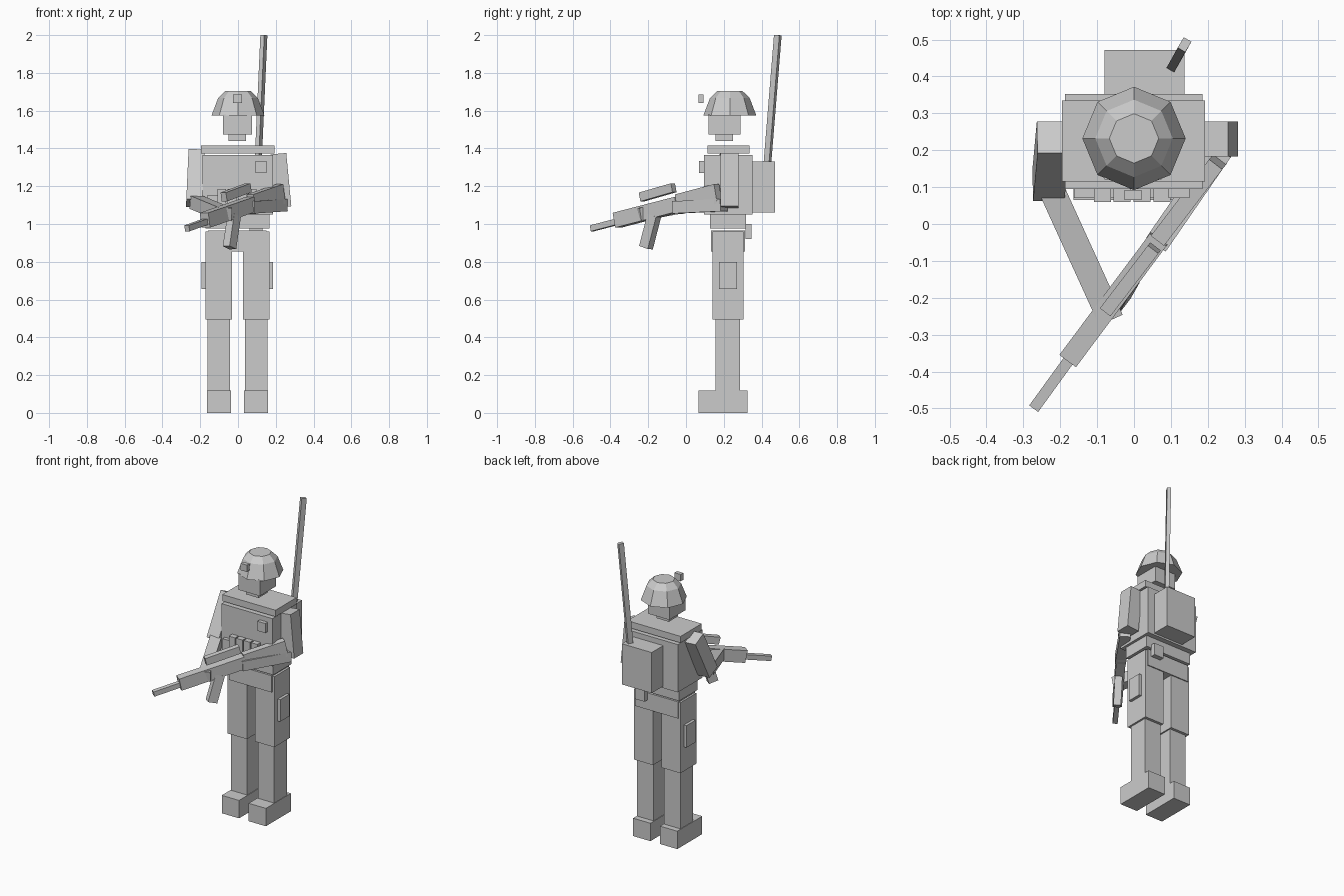
import bpy, bmesh, math
from mathutils import Vector, Matrix

if "Cube" in bpy.data.objects:
    bpy.data.objects.remove(bpy.data.objects["Cube"])

mat = bpy.data.materials.new("plain grey")
mat.diffuse_color = (0.6, 0.6, 0.6, 1)
mat.use_nodes = True
mat.node_tree.nodes["Principled BSDF"].inputs["Base Color"].default_value = mat.diffuse_color


def finish(name, bm):
    bmesh.ops.recalc_face_normals(bm, faces=bm.faces[:])
    mesh = bpy.data.meshes.new(name)
    bm.to_mesh(mesh)
    bm.free()
    mesh.materials.append(mat)
    obj = bpy.data.objects.new(name, mesh)
    bpy.context.collection.objects.link(obj)
    return obj


def box(name, x, y, z):
    """Upright block given by its (min, max) range on each axis."""
    bm = bmesh.new()
    size = Matrix.Diagonal((x[1] - x[0], y[1] - y[0], z[1] - z[0], 1))
    mid = Vector((sum(x) / 2, sum(y) / 2, sum(z) / 2))
    bmesh.ops.create_cube(bm, size=1, matrix=Matrix.Translation(mid) @ size)
    return finish(name, bm)


def beam(name, a, b, width, depth, hint=(0, 0, 1)):
    """Block running from a to b; depth is measured towards the hint."""
    a, b = Vector(a), Vector(b)
    d = (b - a).normalized()
    side = d.cross(Vector(hint)).normalized()
    up = side.cross(d)
    rot = Matrix((side, d, up)).transposed().to_4x4()
    size = Matrix.Diagonal((width, (b - a).length, depth, 1))
    bm = bmesh.new()
    bmesh.ops.create_cube(bm, size=1, matrix=Matrix.Translation((a + b) / 2) @ rot @ size)
    return finish(name, bm)


# Legs, boots and thigh pockets
for label, s in (("left", 1), ("right", -1)):
    def span(inner, outer):
        return sorted((s * inner - 0.003, s * outer - 0.003))
    box(label + "_boot", span(0.035, 0.161), (0.065, 0.325), (0, 0.118))
    box(label + "_shin", span(0.039, 0.158), (0.155, 0.287), (0.118, 0.495))
    box(label + "_thigh", span(0.03, 0.17), (0.14, 0.305), (0.495, 0.96))
    box(label + "_thigh_pocket", span(0.165, 0.189), (0.175, 0.27), (0.655, 0.8))

# Hips, belt and torso
box("hips", (-0.16, 0.152), (0.133, 0.312), (0.855, 0.965))
box("belt", (-0.172, 0.168), (0.127, 0.318), (0.976, 1.06))
box("belt_pouch", (0.06, 0.13), (0.315, 0.346), (0.92, 1.0))
box("vest", (-0.187, 0.185), (0.095, 0.352), (1.05, 1.365))
box("shoulder_yoke", (-0.195, 0.193), (0.115, 0.335), (1.372, 1.415))
box("chest_pocket", (0.093, 0.15), (0.07, 0.1), (1.27, 1.333))
box("pouch_panel", (-0.163, 0.13), (0.07, 0.1), (1.07, 1.15))
for i in range(4):
    x = -0.086 + 0.054 * i
    box("chest_pouch_%d" % (i + 1), (x - 0.023, x + 0.023), (0.06, 0.1), (1.08, 1.185))

# Backpack with aerial
box("backpack", (-0.08, 0.137), (0.336, 0.472), (1.062, 1.33))
beam("aerial", (0.106, 0.43, 1.31), (0.137, 0.486, 2.0), 0.024, 0.033, (0.5, 0.86, 0))

# Neck and head
box("neck", (-0.05, 0.042), (0.155, 0.25), (1.44, 1.48))
box("head", (-0.08, 0.075), (0.12, 0.288), (1.475, 1.58))

# Eight-sided helmet from stacked rings
bm = bmesh.new()
rings = []
for r, z in ((0.14, 1.575), (0.105, 1.667), (0.067, 1.704)):
    rings.append([bm.verts.new((r * math.cos(k * math.pi / 4),
                                0.232 + r * math.sin(k * math.pi / 4), z)) for k in range(8)])
for low, high in zip(rings, rings[1:]):
    for k in range(8):
        j = (k + 1) % 8
        bm.faces.new((low[k], low[j], high[j], high[k]))
bm.faces.new(rings[0][::-1])
bm.faces.new(rings[-1])
finish("helmet", bm)
box("helmet_mount", (-0.026, 0.02), (0.065, 0.092), (1.64, 1.685))

# Arms
beam("left_upper_arm", (0.213, 0.23, 1.372), (0.24, 0.23, 1.09), 0.085, 0.095, (0, 1, 0))
beam("left_forearm", (0.236, 0.2, 1.1), (0.06, -0.055, 1.088), 0.065, 0.065)
beam("right_upper_arm", (-0.22, 0.235, 1.375), (-0.232, 0.105, 1.11), 0.085, 0.095, (0, 1, 0))
beam("right_forearm", (-0.222, 0.09, 1.115), (-0.065, -0.255, 1.05), 0.07, 0.07)

# Rifle: body, stock, barrel, sight and magazine
beam("rifle_body", (-0.175, -0.365, 1.02), (0.07, -0.037, 1.105), 0.056, 0.08)
beam("rifle_stock", (0.07, -0.037, 1.105), (0.228, 0.17, 1.16), 0.045, 0.105)
beam("rifle_barrel", (-0.27, -0.498, 0.977), (-0.17, -0.36, 1.013), 0.03, 0.032)
beam("rifle_sight", (-0.075, -0.235, 1.143), (0.055, -0.065, 1.192), 0.036, 0.048)
beam("rifle_magazine", (-0.02, -0.168, 1.045), (-0.045, -0.212, 0.875), 0.045, 0.06, (0.6, 0.8, 0))
